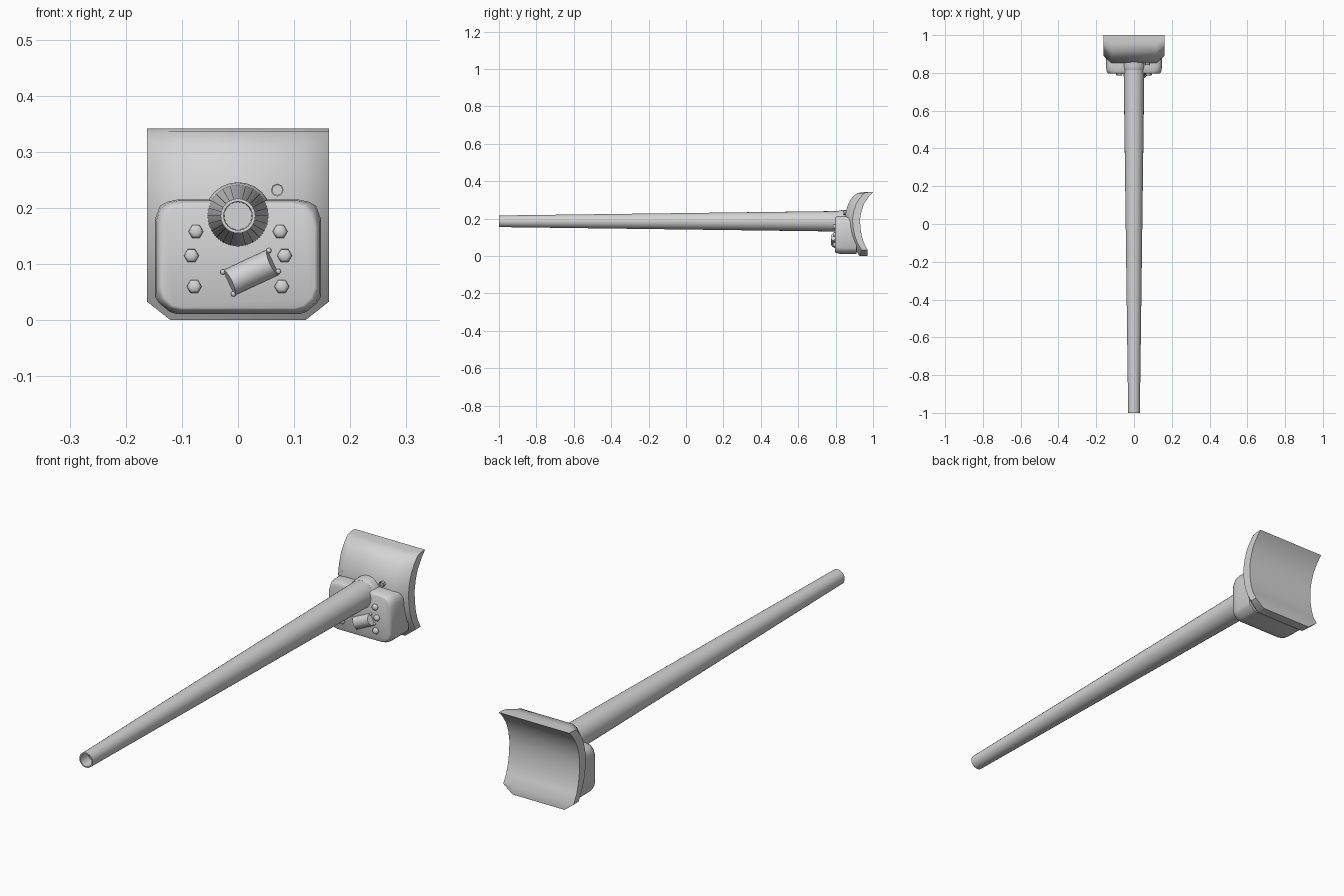
import bpy, bmesh, math
from mathutils import Vector, Matrix

if "Cube" in bpy.data.objects:
    bpy.data.objects.remove(bpy.data.objects["Cube"])

steel = bpy.data.materials.new("light steel grey")
steel.diffuse_color = (0.66, 0.66, 0.66, 1)
steel.use_nodes = True
steel.node_tree.nodes["Principled BSDF"].inputs["Base Color"].default_value = steel.diffuse_color
AXIS_Z = 0.186


def finish(name, bm, angle=35):
    bmesh.ops.recalc_face_normals(bm, faces=bm.faces)
    mesh = bpy.data.meshes.new(name)
    bm.to_mesh(mesh)
    bm.free()
    mesh.materials.append(steel)
    ob = bpy.data.objects.new(name, mesh)
    bpy.context.collection.objects.link(ob)
    bpy.context.view_layer.objects.active = ob
    ob.select_set(True)
    bpy.ops.object.shade_smooth_by_angle(angle=math.radians(angle))
    ob.select_set(False)
    return ob


def loft(rings):
    """Bridge closed rings of points and cap both ends."""
    bm = bmesh.new()
    loops = [[bm.verts.new(p) for p in ring] for ring in rings]
    n = len(loops[0])
    for a, b in zip(loops, loops[1:]):
        for i in range(n):
            j = (i + 1) % n
            bm.faces.new((a[i], a[j], b[j], b[i]))
    bm.faces.new(loops[0])
    bm.faces.new(loops[-1])
    return bm


def turned(name, profile, x=0, z=AXIS_Z, sides=24, angle=35):
    """Lathe (y, radius) pairs around a line parallel to y."""
    rings = []
    for y, r in profile:
        rings.append([(x + r * math.cos(2 * math.pi * i / sides), y,
                       z + r * math.sin(2 * math.pi * i / sides)) for i in range(sides)])
    return finish(name, loft(rings), angle)


# Tapered barrel with a bored muzzle
turned("barrel", [(-0.95, 0.0245), (-1.0, 0.0255), (-1.0, 0.031),
                  (0.80, 0.0545), (0.88, 0.0555)])

# Collar where the barrel enters the mantlet
turned("barrel_collar", [(0.815, 0.055), (0.822, 0.058), (0.835, 0.060), (0.885, 0.060)])

# Curved mantlet plate: outer and inner side profiles as (y, z)
outer = [(0.955, 0.342), (0.915, 0.337), (0.887, 0.312), (0.868, 0.28), (0.855, 0.24),
         (0.850, 0.20), (0.854, 0.155), (0.865, 0.11), (0.883, 0.07), (0.905, 0.035),
         (0.928, 0.0)]
inner = [(1.0, 0.342), (0.990, 0.332), (0.973, 0.312), (0.952, 0.28), (0.938, 0.24),
         (0.931, 0.20), (0.932, 0.155), (0.939, 0.11), (0.951, 0.07), (0.970, 0.035),
         (0.970, 0.0)]
rings = []
for x, t in ((-0.162, 0.5), (-0.118, 0.0), (0.118, 0.0), (0.162, 0.5)):
    front = [(x, o[0] + (i[0] - o[0]) * t, o[1]) for o, i in zip(outer, inner)]
    rings.append(front + [(x, y, z) for y, z in reversed(inner)])
bm = loft(rings)
# Clip the two lower corners
for s in (-1, 1):
    cut = bmesh.ops.bisect_plane(bm, geom=bm.verts[:] + bm.edges[:] + bm.faces[:],
                                 plane_co=(s * 0.12, 0, 0), plane_no=(s * 0.033, 0, -0.042),
                                 clear_outer=True)
    edges = [e for e in cut["geom_cut"] if isinstance(e, bmesh.types.BMEdge)]
    bmesh.ops.contextual_create(bm, geom=edges)
finish("mantlet_plate", bm, 46.5)

# Housing block: rounded front face growing into a corner-cut body
body = [(0.108, 0.215), (0.126, 0.211), (0.139, 0.204), (0.148, 0.180),
        (0.148, 0.042), (0.140, 0.030), (0.122, 0.015), (0.110, 0.011)]
face = [(0.100, 0.211), (0.122, 0.206), (0.136, 0.193), (0.143, 0.170),
        (0.143, 0.055), (0.137, 0.036), (0.122, 0.022), (0.105, 0.017)]


def housing_ring(t, y, shrink=0.0):
    half = [(a[0] + (b[0] - a[0]) * t, a[1] + (b[1] - a[1]) * t) for a, b in zip(face, body)]
    half = [(x * (1 - shrink), 0.113 + (z - 0.113) * (1 - shrink)) for x, z in half]
    return [(x, y, z) for x, z in half] + [(-x, y, z) for x, z in reversed(half)]


finish("housing", loft([housing_ring(0, 0.797, 0.05), housing_ring(0, 0.799, 0.02),
                        housing_ring(0, 0.804), housing_ring(0.6, 0.813),
                        housing_ring(1, 0.835), housing_ring(1, 0.912)]), 40)

# Domed hexagonal bolts on the housing face
for x, z in ((0.075, 0.158), (0.083, 0.115), (0.078, 0.060)):
    for side, s in (("left", -1), ("right", 1)):
        turned(f"housing_bolt_{side}", [(0.785, 0.007), (0.787, 0.0105), (0.791, 0.013),
                                        (0.80, 0.0135)], s * x, z, 6, 62)

# Angled half-round cover with sloped ends and four small fixing studs
cover = Matrix.Translation((0.023, 0.799, 0.085)) @ Matrix.Rotation(math.radians(-25), 4, 'Y')
rings = []
for s in (-1, 1):
    ring = []
    for i in range(13):
        a = math.pi * i / 12
        ring.append(cover @ Vector((s * (0.044 - 0.007 * math.sin(a)),
                                    -0.025 * math.sin(a), 0.025 * math.cos(a))))
    rings.append(ring)
finish("round_cover", loft(rings))
for x, z in ((-0.027, 0.086), (0.055, 0.124), (0.072, 0.087), (-0.008, 0.047)):
    turned("cover_stud", [(0.790, 0.003), (0.792, 0.0045), (0.80, 0.005)], x, z, 10, 62)

# Small hollow sleeve beside the barrel
turned("side_sleeve", [(0.85, 0.009), (0.842, 0.009), (0.841, 0.0115), (0.87, 0.0115)],
       0.07, 0.232, 8)
